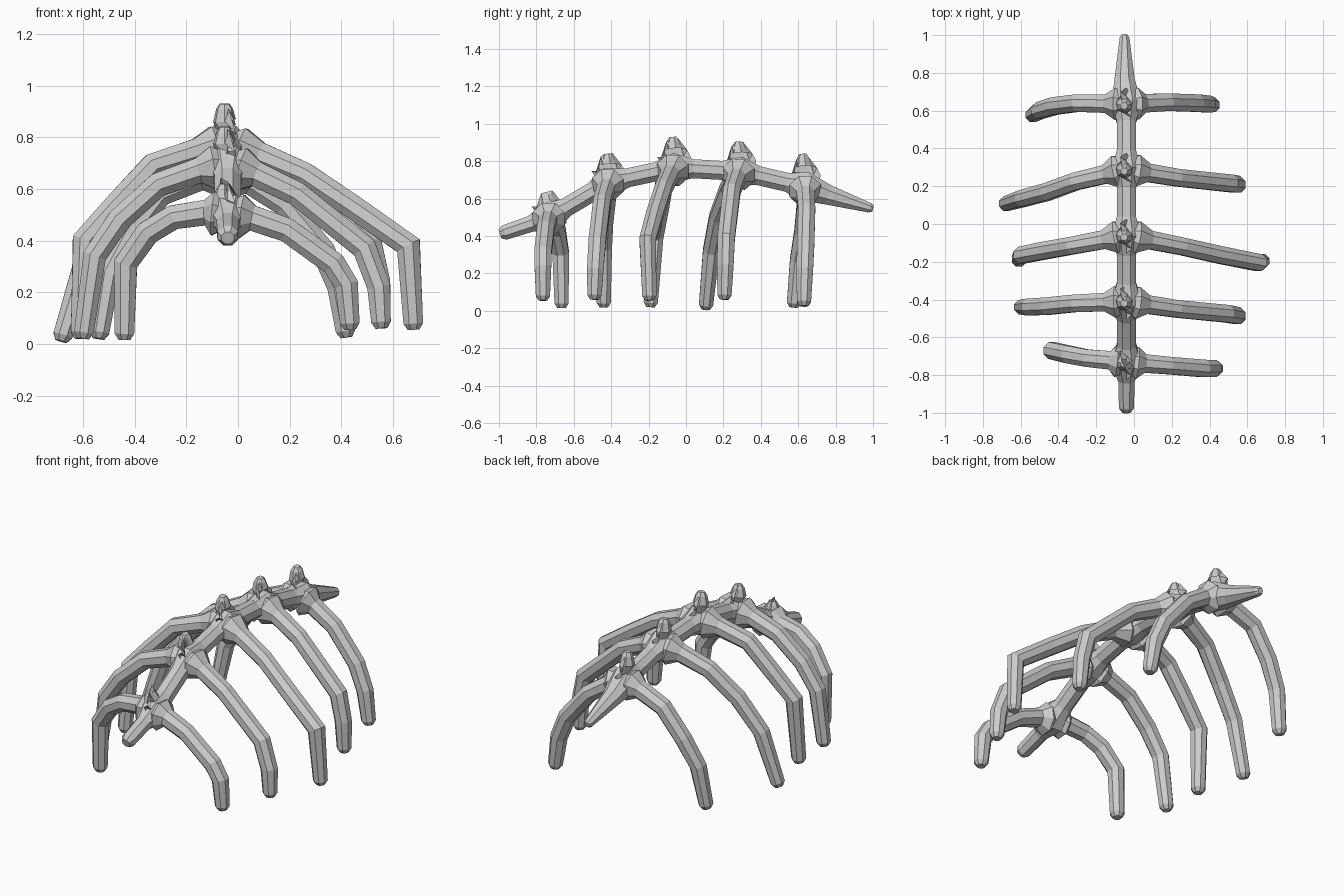
import bpy, bmesh, math
from mathutils import Vector

if "Cube" in bpy.data.objects:
    bpy.data.objects.remove(bpy.data.objects["Cube"])

CX = -0.04  # spine sits slightly left of centre


def tube(name, pts, radii, ref, sides=8):
    """Faceted tube through pts, mitred at bends, with chamfered end caps."""
    pts = [Vector(p) for p in pts]
    radii = list(radii)
    # extra ring just inside each end gives the chamfered tip
    for end, nxt, at in ((0, 1, 1), (-1, -2, -1)):
        d = (pts[nxt] - pts[end]).normalized()
        r = radii[end]
        pts.insert(at if at > 0 else len(pts) - 1, pts[end] + d * r * 0.6)
        radii.insert(at if at > 0 else len(radii) - 1, r)
        radii[end] = r * 0.6
    bm = bmesh.new()
    rings = []
    for i, p in enumerate(pts):
        a = (p - pts[i - 1]).normalized() if i else (pts[1] - p).normalized()
        b = (pts[i + 1] - p).normalized() if i < len(pts) - 1 else a
        t = (a + b).normalized()
        u = (Vector(ref) - t * t.dot(Vector(ref))).normalized()
        v = t.cross(u)
        stretch = 1 / max(t.dot(a), 0.7)
        ring = []
        for k in range(sides):
            ang = math.tau * (k + 0.5) / sides
            ring.append(bm.verts.new(p + radii[i] * (u * math.cos(ang) + v * math.sin(ang) * stretch)))
        rings.append(ring)
    for r0, r1 in zip(rings, rings[1:]):
        for k in range(sides):
            j = (k + 1) % sides
            bm.faces.new((r0[k], r0[j], r1[j], r1[k]))
    bm.faces.new(rings[0][::-1])
    bm.faces.new(rings[-1])
    bmesh.ops.recalc_face_normals(bm, faces=bm.faces)
    me = bpy.data.meshes.new(name)
    bm.to_mesh(me)
    bm.free()
    ob = bpy.data.objects.new(name, me)
    bpy.context.collection.objects.link(ob)
    return ob


# vertebra centres (y, z) and spike heights
vertebrae = [(-0.73, 0.50, 0.62), (-0.41, 0.69, 0.84), (-0.06, 0.765, 0.93),
             (0.29, 0.745, 0.905), (0.635, 0.665, 0.84)]

# spine: thick at each vertebra, slim between
path, rad = [(CX, -0.995, 0.41), (CX, -0.83, 0.465)], [0.043, 0.047]
for i, (y, z, top) in enumerate(vertebrae):
    path.append((CX, y, z))
    rad.append(0.085)
    if i < 4:
        y2, z2, _ = vertebrae[i + 1]
        for f in (0.28, 0.72):
            path.append((CX, y + (y2 - y) * f, z + (z2 - z) * f))
            rad.append(0.055)
path += [(CX - 0.01, 0.76, 0.62), (CX - 0.01, 1.0, 0.545)]
rad += [0.058, 0.028]
tube("spine", path, rad, (1, 0, 0))

# spikes on top of each vertebra
for i, (y, z, top) in enumerate(vertebrae):
    h = top - z
    x = CX - 0.012
    tube(f"spine_spike_{i + 1}",
         [(CX, y, z), (CX, y, z + h * 0.32), (x, y - 0.005, z + h * 0.6), (x, y - 0.01, top)],
         [0.095, 0.078, 0.045, 0.033], (0, 1, 0), 7)

# rib bends (x, y, z) outward from the spine: left side, right side
ribs = [
    ([(-0.25, -0.71, 0.49), (-0.35, -0.69, 0.43), (-0.435, -0.67, 0.31), (-0.44, -0.665, 0.015)],
     [(0.19, -0.75, 0.44), (0.37, -0.765, 0.31), (0.42, -0.765, 0.23), (0.435, -0.765, 0.055)]),
    ([(-0.31, -0.42, 0.615), (-0.46, -0.435, 0.48), (-0.555, -0.44, 0.34), (-0.60, -0.44, 0.02)],
     [(0.23, -0.45, 0.58), (0.49, -0.475, 0.37), (0.545, -0.485, 0.22), (0.555, -0.49, 0.06)]),
    ([(-0.33, -0.115, 0.69), (-0.47, -0.14, 0.54), (-0.595, -0.165, 0.40), (-0.61, -0.19, 0.02)],
     [(0.26, -0.12, 0.655), (0.46, -0.165, 0.52), (0.66, -0.205, 0.38), (0.68, -0.195, 0.055)]),
    ([(-0.31, 0.225, 0.65), (-0.46, 0.17, 0.50), (-0.59, 0.135, 0.32), (-0.685, 0.105, 0.01)],
     [(0.23, 0.245, 0.64), (0.51, 0.215, 0.39), (0.545, 0.21, 0.24), (0.555, 0.205, 0.06)]),
    ([(-0.30, 0.64, 0.58), (-0.42, 0.625, 0.42), (-0.50, 0.60, 0.27), (-0.54, 0.575, 0.02)],
     [(0.18, 0.645, 0.54), (0.33, 0.64, 0.36), (0.39, 0.635, 0.22), (0.42, 0.63, 0.025)]),
]
for i, ((y, z, top), (left, right)) in enumerate(zip(vertebrae, ribs)):
    for side, bends in (("left", left), ("right", right)):
        hub = Vector((CX, y, z))
        first = Vector(bends[0])
        neck = hub.lerp(first, 0.42) + Vector((0, 0, 0.012))
        tube(f"rib_{side}_{i + 1}", [hub, neck] + bends,
             [0.092, 0.053, 0.05, 0.05, 0.048, 0.041], (0, 1, 0))
